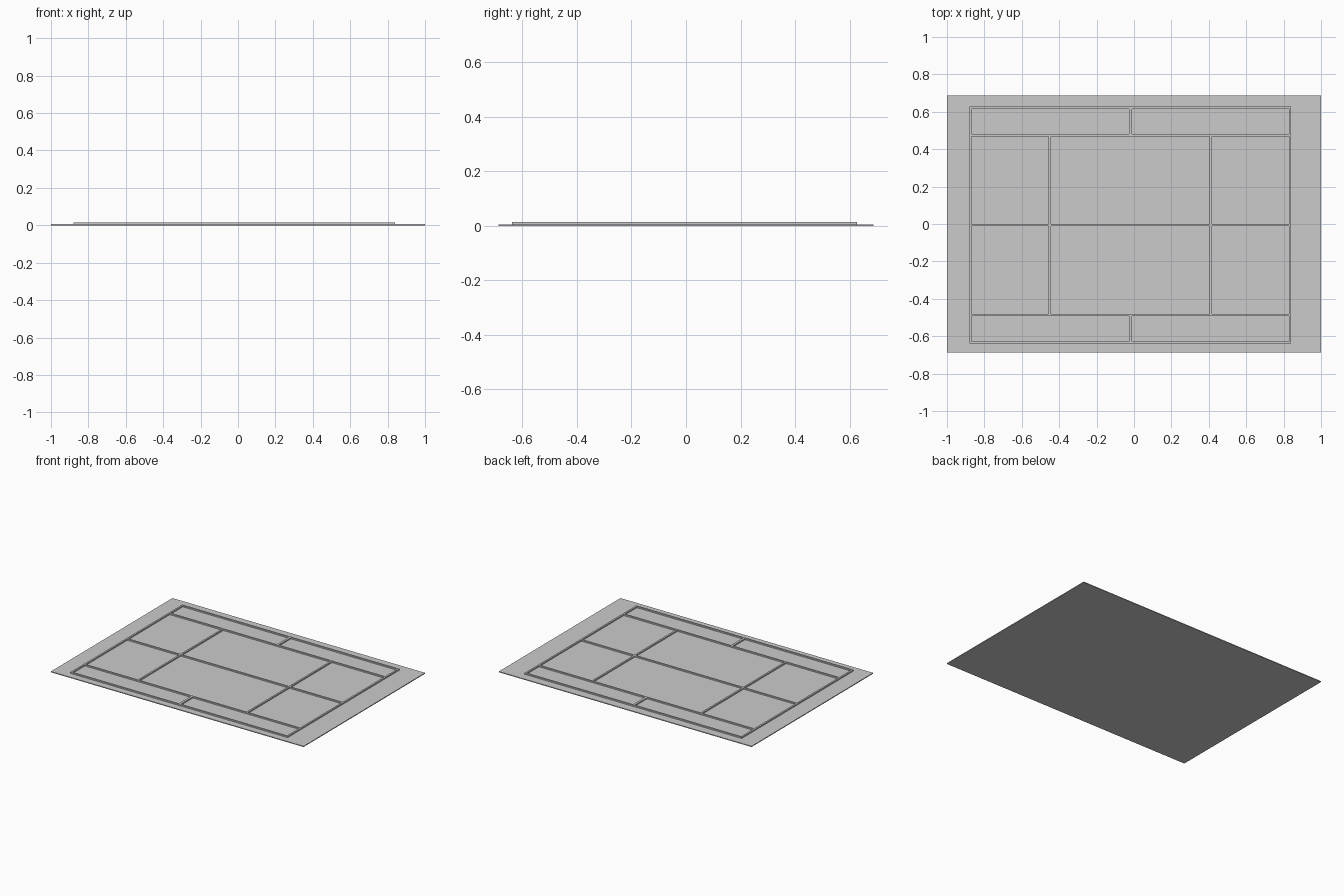
import bpy

if "Cube" in bpy.data.objects:
    bpy.data.objects.remove(bpy.data.objects["Cube"])

BASE_TOP, LINE_TOP = 0.006, 0.015
CX, CY = -0.02, -0.006      # centre of the court markings
W = 0.012                   # line width
HX, HY, IY = 0.86, 0.633, 0.48   # outer half sizes, inner sideline offset


def box(name, x0, x1, y0, y1, z0, z1):
    bpy.ops.mesh.primitive_cube_add(
        size=1, location=((x0 + x1) / 2, (y0 + y1) / 2, (z0 + z1) / 2))
    o = bpy.context.object
    o.name = name
    o.scale = (x1 - x0, y1 - y0, z1 - z0)
    bpy.ops.object.transform_apply(location=False, rotation=False, scale=True)
    return o


def line(name, x0, x1, y0, y1):
    return box(name, CX + x0, CX + x1, CY + y0, CY + y1, BASE_TOP, LINE_TOP)


# Ground slab
box("court_slab", -1, 1, -0.687, 0.687, 0, BASE_TOP)

# Lines running the length of the court
for name, y in (("outer_sideline_front", -HY + W / 2), ("inner_sideline_front", -IY),
                ("centre_line", 0),
                ("inner_sideline_back", IY), ("outer_sideline_back", HY - W / 2)):
    line(name, -HX + W, HX - W, y - W / 2, y + W / 2)

# End lines
line("end_line_left", -HX, -HX + W, -HY, HY)
line("end_line_right", HX - W, HX, -HY, HY)

for side, s in (("front", -1), ("back", 1)):
    # Service lines between the centre line and inner sidelines
    y0, y1 = sorted((s * W / 2, s * (IY - W / 2)))
    for end, x in (("left", -0.43), ("right", 0.43)):
        line(f"service_line_{end}_{side}", x - W / 2, x + W / 2, y0, y1)
    # Net marks across the side lanes
    y0, y1 = sorted((s * (IY + W / 2), s * (HY - W)))
    line(f"net_mark_{side}", -0.008, 0.008, y0, y1)
